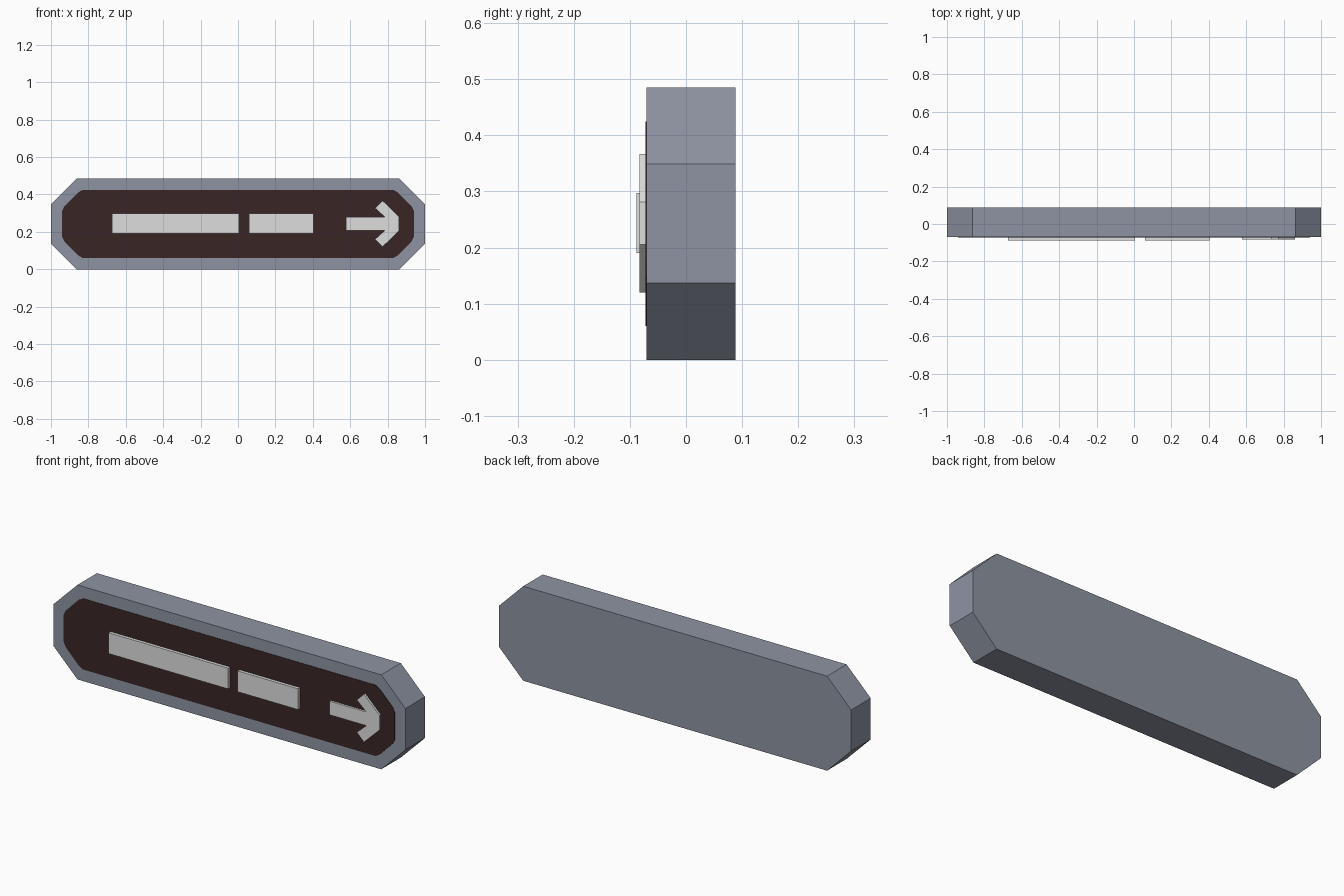
import bpy, bmesh

if "Cube" in bpy.data.objects:
    bpy.data.objects.remove(bpy.data.objects["Cube"])

def material(name, rgb):
    m = bpy.data.materials.new(name)
    m.diffuse_color = (*rgb, 1)
    m.use_nodes = True
    m.node_tree.nodes["Principled BSDF"].inputs["Base Color"].default_value = m.diffuse_color
    return m

GREY = material("blue_grey", (0.27, 0.296, 0.361))
DARK = material("dark_brown", (0.042, 0.0185, 0.0185))
WHITE = material("off_white", (0.73, 0.73, 0.73))

MID_Z = 0.2425   # height of the sign's centre line
FACE_Y = -0.07   # front of the body

def prism(name, profile, y_front, y_back, mat):
    """Extrude an x-z outline from y_front to y_back."""
    bm = bmesh.new()
    face = bm.faces.new([bm.verts.new((x, y_front, z)) for x, z in profile])
    new = bmesh.ops.extrude_face_region(bm, geom=[face])["geom"]
    verts = [g for g in new if isinstance(g, bmesh.types.BMVert)]
    bmesh.ops.translate(bm, verts=verts, vec=(0, y_back - y_front, 0))
    bmesh.ops.recalc_face_normals(bm, faces=bm.faces)
    mesh = bpy.data.meshes.new(name)
    bm.to_mesh(mesh)
    bm.free()
    mesh.materials.append(mat)
    obj = bpy.data.objects.new(name, mesh)
    bpy.context.collection.objects.link(obj)
    return obj

def mirrored(corner):
    """Repeat one upper right corner in all four quadrants."""
    back = corner[::-1]
    pts = (corner + [(-x, z) for x, z in back]
           + [(-x, -z) for x, z in corner] + [(x, -z) for x, z in back])
    return [(x, z + MID_Z) for x, z in pts]

def rectangle(x0, x1, z0, z1):
    return [(x0, z0), (x1, z0), (x1, z1), (x0, z1)]

# Sign body with clipped corners
prism("sign_body", mirrored([(1.0, 0.106), (0.863, MID_Z)]), FACE_Y, 0.088, GREY)

# Dark front panel, a thin plate with softened clipped corners
prism("front_panel",
      mirrored([(0.94, 0.07), (0.928, 0.094), (0.856, 0.167), (0.832, 0.182)]),
      FACE_Y - 0.002, FACE_Y, DARK)

# Two raised bars
prism("long_bar", rectangle(-0.674, 0.006, 0.19, 0.297), -0.088, FACE_Y, WHITE)
prism("short_bar", rectangle(0.059, 0.403, 0.19, 0.297), -0.088, FACE_Y, WHITE)

# Raised direction arrow: upper half outline, then its mirror below
half = [(0.578, 0.035), (0.786, 0.035), (0.733, 0.083), (0.773, 0.1235), (0.861, 0.038)]
arrow = half + [(x, -z) for x, z in half[::-1]]
prism("direction_arrow", [(x, z + 0.2435) for x, z in arrow], -0.083, FACE_Y, WHITE)
